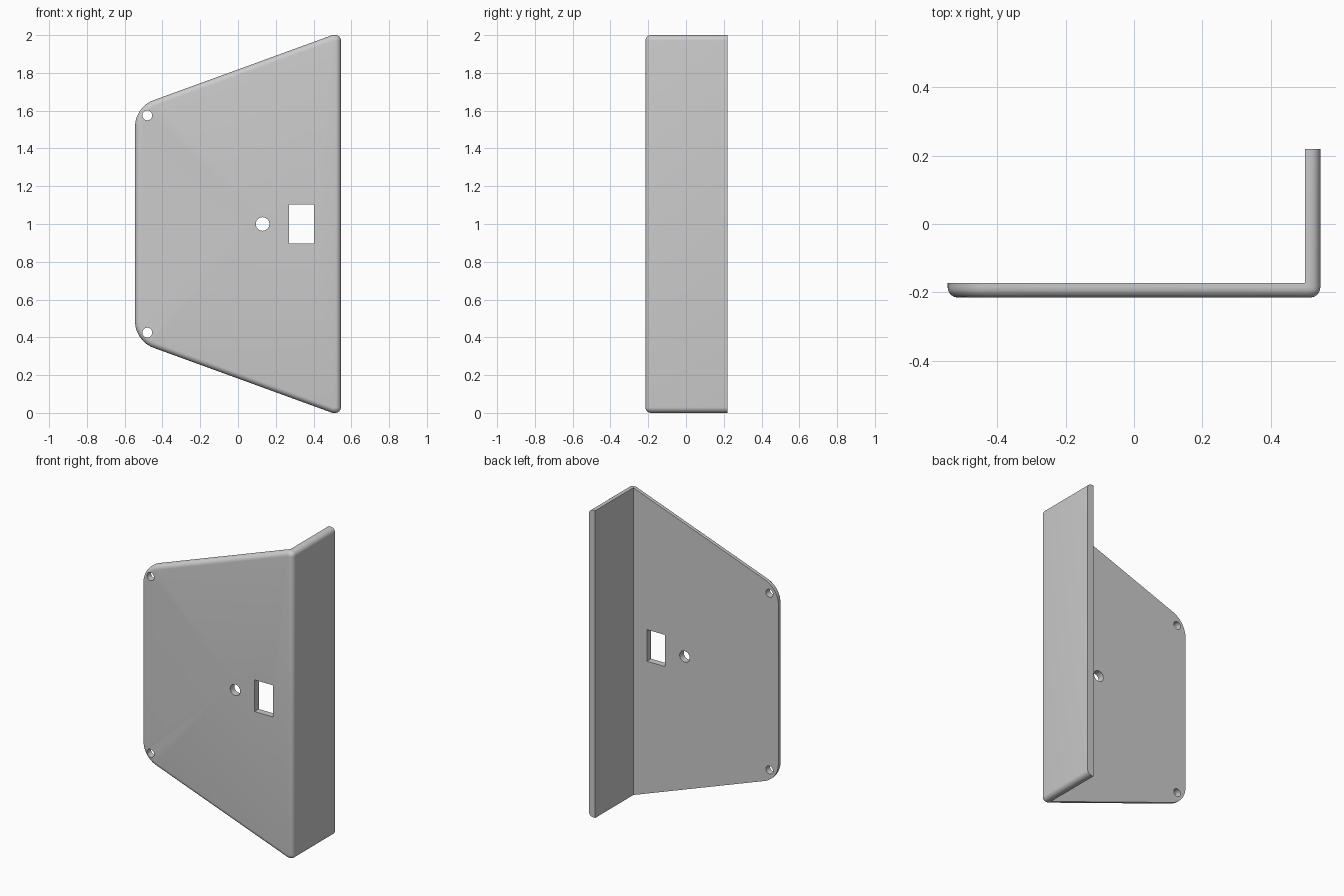
import bpy, bmesh, math
from mathutils import Matrix, Vector

cube = bpy.data.objects.get("Cube")
if cube:
    bpy.data.objects.remove(cube, do_unlink=True)

# Main dimensions
SIDE, FRONT, BACK = 0.545, -0.215, 0.22
PLATE_BACK, FLANGE_IN = -0.172, 0.5
ROUND, CORNER, SLOPE = 0.03, 0.15, math.radians(20)

grey = bpy.data.materials.new("light grey")
grey.use_nodes = True
grey.diffuse_color = (0.6, 0.6, 0.6, 1)
grey.node_tree.nodes["Principled BSDF"].inputs["Base Color"].default_value = (0.6, 0.6, 0.6, 1)


def make_object(name, bm):
    bmesh.ops.recalc_face_normals(bm, faces=bm.faces)
    mesh = bpy.data.meshes.new(name)
    bm.to_mesh(mesh)
    bm.free()
    mesh.materials.append(grey)
    obj = bpy.data.objects.new(name, mesh)
    bpy.context.collection.objects.link(obj)
    return obj


def box(name, x, y, z):
    bm = bmesh.new()
    size = [b - a for a, b in (x, y, z)]
    centre = [(a + b) / 2 for a, b in (x, y, z)]
    bmesh.ops.create_cube(bm, size=1, matrix=Matrix.Translation(centre) @ Matrix.Diagonal((*size, 1)))
    return make_object(name, bm)


def drill(name, x, z, radius):
    bm = bmesh.new()
    spin = Matrix.Translation((x, PLATE_BACK, z)) @ Matrix.Rotation(math.pi / 2, 4, "X")
    bmesh.ops.create_cone(bm, cap_ends=True, segments=32, radius1=radius,
                          radius2=radius, depth=0.3, matrix=spin)
    return make_object(name, bm)


# Trapezoid outline: upper half from outer edge to rounded corner, then mirrored
upper = [(SIDE, 2), (FLANGE_IN, 2)]
corner_z = 2 - (FLANGE_IN + SIDE) * math.tan(SLOPE)
turn = math.pi / 2 - SLOPE
arc_z = corner_z - CORNER * math.tan(turn / 2)
for i in range(13):
    a = turn * (1 - i / 12)
    upper.append((-SIDE + CORNER * (1 - math.cos(a)), arc_z + CORNER * math.sin(a)))
outline = upper + [(x, 2 - z) for x, z in reversed(upper)]

# Solid body with rounded front rim and rounded outer flange edges
bm = bmesh.new()
face = bm.faces.new([bm.verts.new((x, FRONT, z)) for x, z in outline])
new = bmesh.ops.extrude_face_region(bm, geom=[face], use_keep_orig=True)["geom"]
bmesh.ops.translate(bm, vec=(0, BACK - FRONT, 0), verts=[v for v in new if isinstance(v, bmesh.types.BMVert)])
bmesh.ops.recalc_face_normals(bm, faces=bm.faces)


def is_rounded(edge):
    a, b = (v.co for v in edge.verts)
    on_front = max(a.y, b.y) < FRONT + 0.001
    outer = min(a.x, b.x) > SIDE - 0.001 and abs(a.z - b.z) < 0.001
    return on_front or outer


bmesh.ops.bevel(bm, geom=[e for e in bm.edges if is_rounded(e)], offset=ROUND,
                segments=6, profile=0.5, affect="EDGES", clamp_overlap=True)
bracket = make_object("angle_bracket", bm)

# Hollow behind the plate, screw holes, centre hole and square window
cutters = [
    box("hollow_cutter", (-1, FLANGE_IN), (PLATE_BACK, 1), (-1, 3)),
    drill("upper_screw_cutter", -0.48, 1.575, 0.026),
    drill("lower_screw_cutter", -0.48, 0.425, 0.026),
    drill("centre_hole_cutter", 0.13, 1.0, 0.036),
    box("window_cutter", (0.27, 0.402), (-0.4, 0), (0.897, 1.103)),
]
bpy.ops.object.select_all(action="DESELECT")
bpy.context.view_layer.objects.active = bracket
bracket.select_set(True)
for cutter in cutters:
    cutter.hide_render = True
    mod = bracket.modifiers.new(cutter.name, "BOOLEAN")
    mod.operation, mod.solver, mod.object = "DIFFERENCE", "EXACT", cutter
    bpy.ops.object.modifier_apply(modifier=mod.name)
    bpy.data.objects.remove(cutter, do_unlink=True)

bpy.ops.object.shade_smooth_by_angle(angle=math.radians(30))
